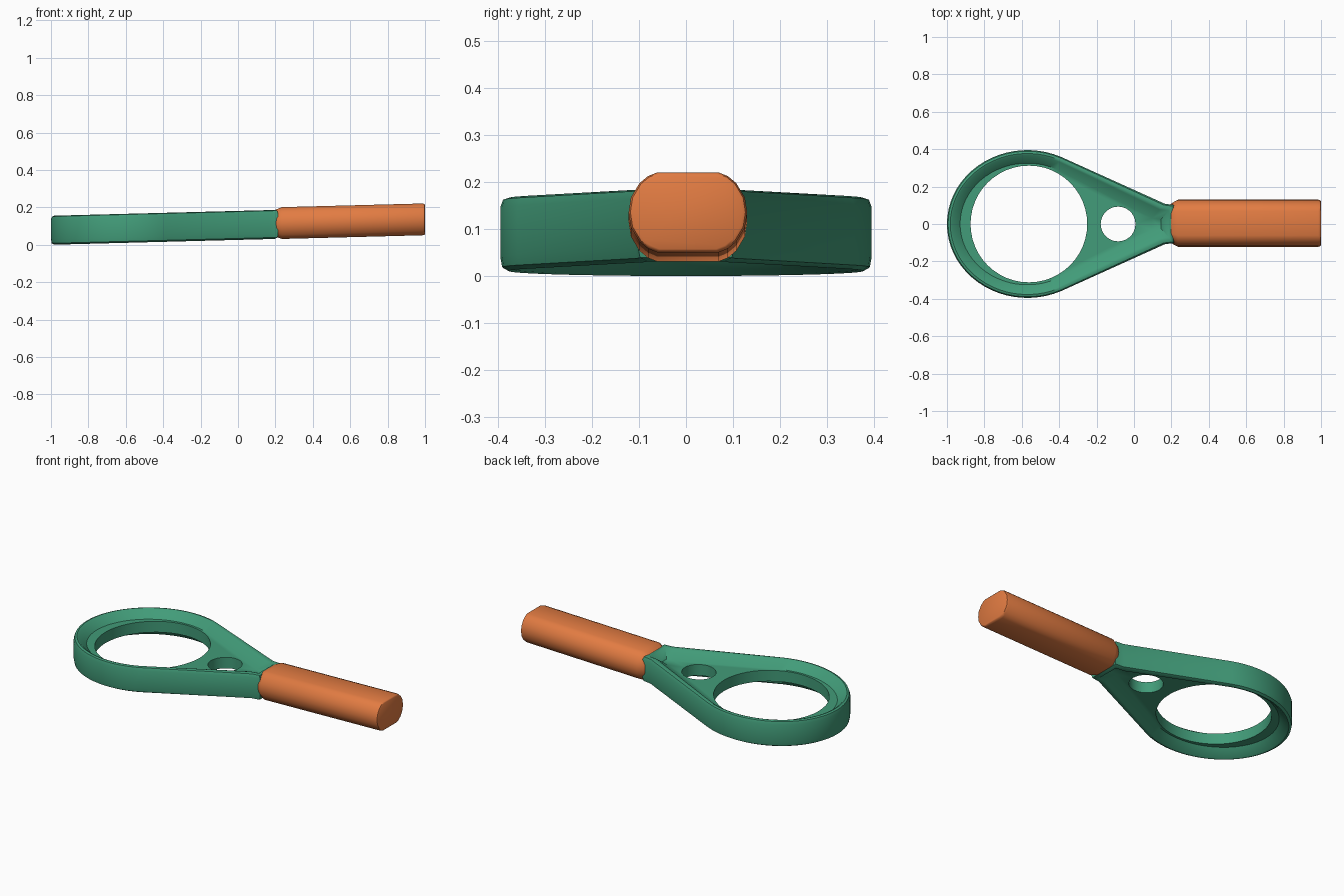
import bpy
import bmesh
from math import cos, sin, pi, radians

if "Cube" in bpy.data.objects:
    bpy.data.objects.remove(bpy.data.objects["Cube"], do_unlink=True)

SLOPE = 0.026      # the whole tool rises gently towards the grip end
HEIGHT = 0.155


def material(name, rgb):
    mat = bpy.data.materials.new(name)
    mat.use_nodes = True
    mat.diffuse_color = (*rgb, 1)
    mat.node_tree.nodes["Principled BSDF"].inputs["Base Color"].default_value = (*rgb, 1)
    return mat


green = material("green", (0.054, 0.33, 0.19))
orange = material("orange", (0.76, 0.2, 0.055))


def add_loop(bm, points):
    return [bm.verts.new((x, y, z + SLOPE * (x + 1))) for x, y, z in points]


def skin(bm, a, b):
    """Join two equal closed loops with quads."""
    for i in range(len(a)):
        j = (i + 1) % len(a)
        bm.faces.new((a[i], a[j], b[j], b[i]))


def finish(bm, name, mat, angle):
    bmesh.ops.recalc_face_normals(bm, faces=bm.faces[:])
    mesh = bpy.data.meshes.new(name)
    bm.to_mesh(mesh)
    bm.free()
    mesh.materials.append(mat)
    obj = bpy.data.objects.new(name, mesh)
    bpy.context.collection.objects.link(obj)
    bpy.ops.object.select_all(action="DESELECT")
    obj.select_set(True)
    bpy.context.view_layer.objects.active = obj
    bpy.ops.object.shade_smooth_by_angle(angle=radians(angle))
    return obj


def teardrop(inset, z):
    """Rounded head narrowing to a short straight neck."""
    steps = 40
    pts = []
    for i in range(steps + 1):
        a = radians(65 + 230 * i / steps)
        pts.append((-0.57 + (0.43 - inset) * cos(a), (0.395 - inset) * sin(a), z))
    half = 0.108 - 1.1 * inset
    end = 0.215 - inset
    neck = [(end - 0.05, -half, z), (end, -half + 0.006, z)]
    return pts + neck + [(x, -y, z) for x, y, z in reversed(neck)]


def circle(cx, r, z, n):
    return [(cx + r * cos(2 * pi * i / n), r * sin(2 * pi * i / n), z) for i in range(n)]


def loop_edges(bm, loop):
    return [bm.edges.get((v, loop[i - 1])) or bm.edges.new((v, loop[i - 1]))
            for i, v in enumerate(loop)]


# Head frame: raised rim, sloping pockets on both sides, web with two holes
bm = bmesh.new()
sections = [(0.070, 0.045), (0.028, 0.003), (0.018, 0.0), (0.004, 0.008),
            (0.0, 0.03), (0.0, HEIGHT - 0.02), (0.006, HEIGHT - 0.004),
            (0.018, HEIGHT), (0.028, HEIGHT - 0.004), (0.070, 0.110)]
loops = [add_loop(bm, teardrop(inset, z)) for inset, z in sections]
for a, b in zip(loops, loops[1:]):
    skin(bm, a, b)

holes = [(-0.562, 0.312, 48), (-0.085, 0.093, 28)]
rings = [[add_loop(bm, circle(cx, r, z, n)) for cx, r, n in holes]
         for z in (0.045, 0.110)]
for low, high in zip(*rings):
    skin(bm, low, high)
for floor, ring_set in ((loops[0], rings[0]), (loops[-1], rings[1])):
    edges = []
    for loop in [floor] + ring_set:
        edges += loop_edges(bm, loop)
    bmesh.ops.triangle_fill(bm, edges=edges, use_beauty=True)
finish(bm, "head_frame", green, 40)

# Grip: flattened rounded bar with a tapered start and a softened end
quarter = [(0.126, 0.0), (0.121, 0.032), (0.103, 0.062), (0.085, 0.077), (0.065, 0.085)]
upper = quarter + [(-y, z) for y, z in reversed(quarter)]
profile = upper + [(y, -z) for y, z in reversed(upper[1:-1])]
bm = bmesh.new()
stations = [(0.195, 0.80), (0.205, 0.87), (0.235, 1.0), (0.985, 1.0), (0.997, 0.97), (1.0, 0.92)]
loops = [add_loop(bm, [(x, 0.004 + y * s, 0.084 + z * s) for y, z in profile])
         for x, s in stations]
for a, b in zip(loops, loops[1:]):
    skin(bm, a, b)
bm.faces.new(loops[0])
bm.faces.new(loops[-1])
finish(bm, "grip", orange, 45)
